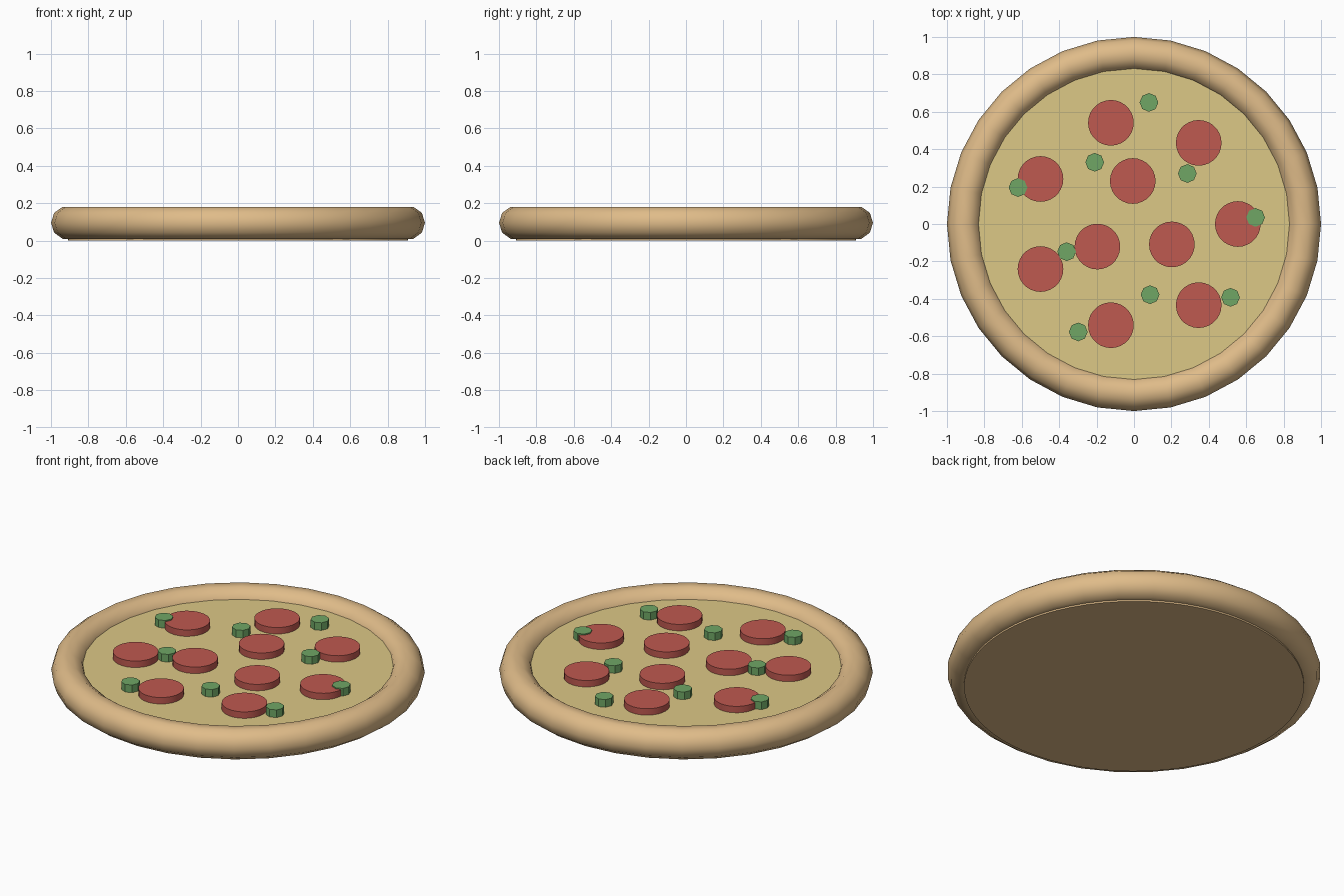
import bpy
from math import cos, sin, pi, radians

if "Cube" in bpy.data.objects:
    bpy.data.objects.remove(bpy.data.objects["Cube"])


def material(name, rgb):
    m = bpy.data.materials.new(name)
    m.diffuse_color = (*rgb, 1)
    m.use_nodes = True
    m.node_tree.nodes["Principled BSDF"].inputs["Base Color"].default_value = m.diffuse_color
    return m


CRUST = material("baked_dough", (0.74, 0.50, 0.25))
CHEESE = material("cheese", (0.72, 0.58, 0.24))
SAUSAGE = material("sausage", (0.52, 0.10, 0.08))
PEPPER = material("green_pepper", (0.16, 0.38, 0.13))


def disc(name, x, y, z0, z1, radius, sides, mat):
    """Flat cylinder standing between heights z0 and z1."""
    bpy.ops.mesh.primitive_cylinder_add(vertices=sides, radius=radius, depth=z1 - z0,
                                        location=(x, y, (z0 + z1) / 2))
    ob = bpy.context.object
    ob.name = name
    ob.data.materials.append(mat)
    bpy.ops.object.shade_smooth_by_angle(angle=radians(30))
    return ob


# Rolled crust rim
bpy.ops.mesh.primitive_torus_add(major_radius=0.91, minor_radius=0.09, major_segments=32,
                                 minor_segments=10, location=(0, 0, 0.095))
rim = bpy.context.object
rim.name = "crust_rim"
rim.data.materials.append(CRUST)
bpy.ops.object.shade_smooth()

# Dough base and cheese layer
disc("dough_base", 0, 0, 0.0, 0.06, 0.91, 64, CRUST)
disc("cheese_layer", 0, 0, 0.06, 0.13, 0.831, 64, CHEESE)

# Sausage slices: outer ring of seven, inner ring of three
for ring, (count, radius, start) in {"outer": (7, 0.555, 0), "inner": (3, 0.23, 1.6)}.items():
    for i in range(count):
        a = start + 2 * pi * i / count
        disc(f"sausage_slice_{ring}_{i + 1}", radius * cos(a), radius * sin(a),
             0.125, 0.168, 0.122, 28, SAUSAGE)

# Scattered pepper pieces
spots = [(0.08, 0.65), (-0.21, 0.33), (0.285, 0.27), (-0.62, 0.195), (0.65, 0.035),
         (-0.36, -0.148), (0.086, -0.378), (0.516, -0.392), (-0.298, -0.577)]
for i, (x, y) in enumerate(spots):
    disc(f"pepper_piece_{i + 1}", x, y, 0.125, 0.175, 0.05, 8, PEPPER)
